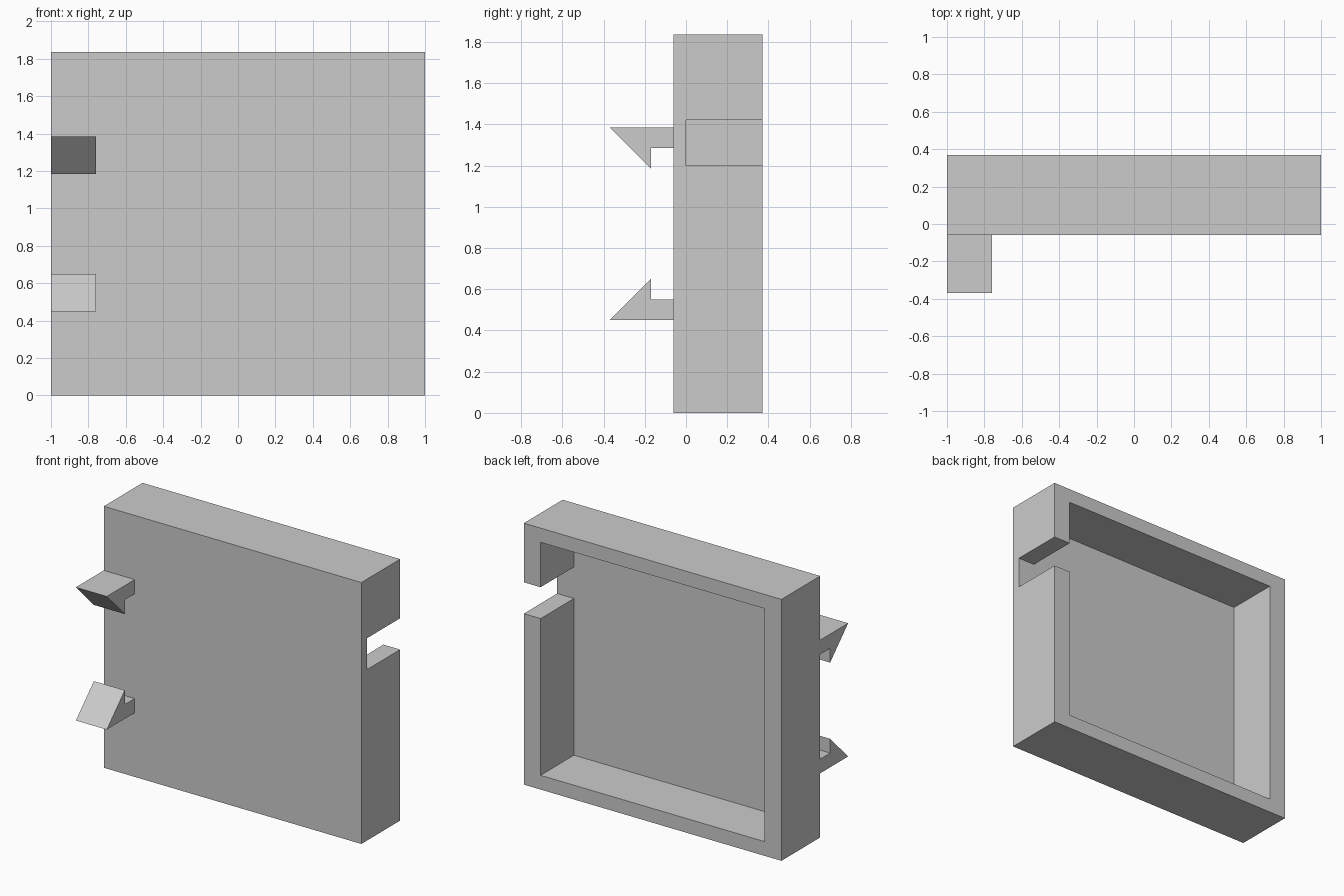
import bpy
import bmesh

default = bpy.data.objects.get("Cube")
if default:
    bpy.data.objects.remove(default, do_unlink=True)

# Single plain colour
grey = bpy.data.materials.new("light_grey")
grey.use_nodes = True
colour = (0.6, 0.6, 0.6, 1)
grey.diffuse_color = colour
grey.node_tree.nodes["Principled BSDF"].inputs["Base Color"].default_value = colour

WIDTH, HEIGHT = 2.0, 1.835
FRONT, FLOOR, BACK = -0.06, 0.0, 0.37
SIDE, RIM = 0.13, 0.10


def prism(name, profile, x0, x1):
    """Extrude a (y, z) profile along x."""
    bm = bmesh.new()
    face = bm.faces.new([bm.verts.new((x0, y, z)) for y, z in profile])
    result = bmesh.ops.extrude_face_region(bm, geom=[face])
    moved = [v for v in result["geom"] if isinstance(v, bmesh.types.BMVert)]
    bmesh.ops.translate(bm, vec=(x1 - x0, 0, 0), verts=moved)
    bmesh.ops.recalc_face_normals(bm, faces=bm.faces)
    mesh = bpy.data.meshes.new(name)
    bm.to_mesh(mesh)
    bm.free()
    mesh.materials.append(grey)
    obj = bpy.data.objects.new(name, mesh)
    bpy.context.collection.objects.link(obj)
    return obj


def box(name, x0, x1, y0, y1, z0, z1):
    return prism(name, [(y0, z0), (y1, z0), (y1, z1), (y0, z1)], x0, x1)


def cut(target, cutter):
    """Subtract the cutter and discard it."""
    cutter.hide_render = True
    mod = target.modifiers.new("cut", 'BOOLEAN')
    mod.operation = 'DIFFERENCE'
    mod.solver = 'EXACT'
    mod.object = cutter
    bpy.context.view_layer.objects.active = target
    bpy.ops.object.modifier_apply(modifier=mod.name)
    bpy.data.objects.remove(cutter, do_unlink=True)


# Tray, open at the back, with a slot through the left wall
half = WIDTH / 2
tray = box("tray", -half, half, FRONT, BACK, 0, HEIGHT)
cut(tray, box("cavity_cutter", SIDE - half, half - SIDE, FLOOR, BACK + 0.2, RIM, HEIGHT - RIM))
cut(tray, box("slot_cutter", half - SIDE - 0.1, half + 0.1, FLOOR, BACK + 0.2, 1.2, 1.42))

# Pair of hooked clips on the front, mirrored about mid height
hook = [(FRONT, 0.45), (-0.37, 0.45), (-0.17, 0.65), (-0.17, 0.55), (FRONT, 0.55)]
prism("lower_clip", hook, -half, -0.76)
prism("upper_clip", [(y, HEIGHT - z) for y, z in hook], -half, -0.76)
